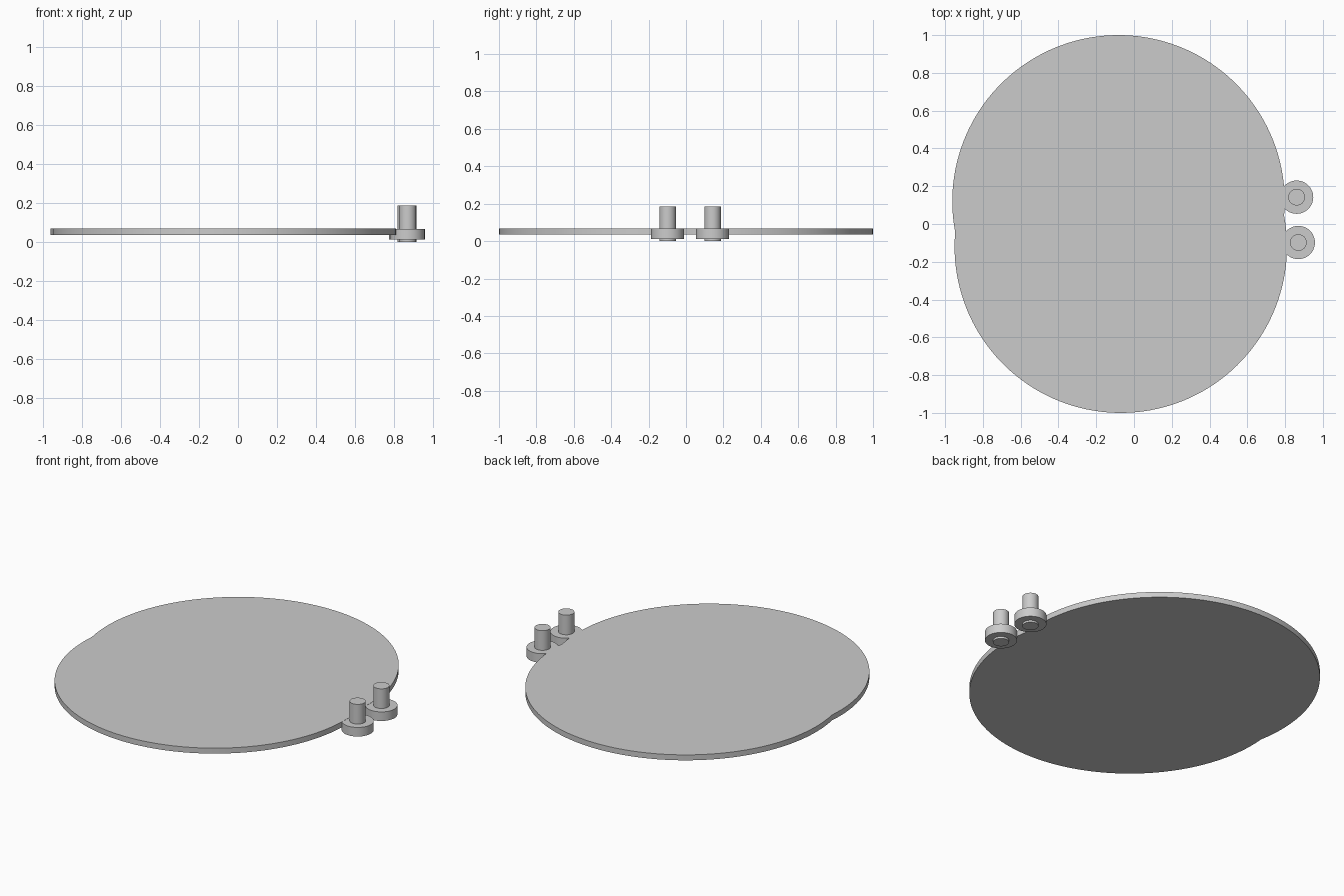
import bpy, bmesh, math

if "Cube" in bpy.data.objects:
    bpy.data.objects.remove(bpy.data.objects["Cube"])

grey = bpy.data.materials.new("plain grey")
grey.diffuse_color = (0.6, 0.6, 0.6, 1)
grey.use_nodes = True
grey.node_tree.nodes["Principled BSDF"].inputs["Base Color"].default_value = grey.diffuse_color


def extrude_outline(name, points, z0, z1):
    bm = bmesh.new()
    base = bm.faces.new([bm.verts.new((x, y, z0)) for x, y in points])
    new = bmesh.ops.extrude_face_region(bm, geom=[base])["geom"]
    for v in new:
        if isinstance(v, bmesh.types.BMVert):
            v.co.z = z1
    bmesh.ops.recalc_face_normals(bm, faces=bm.faces)
    mesh = bpy.data.meshes.new(name)
    bm.to_mesh(mesh)
    bm.free()
    mesh.materials.append(grey)
    obj = bpy.data.objects.new(name, mesh)
    bpy.context.collection.objects.link(obj)
    bpy.context.view_layer.objects.active = obj
    obj.select_set(True)
    bpy.ops.object.shade_smooth_by_angle(angle=math.radians(30))
    obj.select_set(False)


def arc(cx, cy, r, a0, a1, n):
    return [(cx + r * math.cos(a0 + (a1 - a0) * i / n),
             cy + r * math.sin(a0 + (a1 - a0) * i / n)) for i in range(n)]


# Plate: outline of two overlapping discs with small notches where they meet
R, A, B = 0.88, (-0.082, 0.12), (-0.07, -0.12)
dx, dy = A[0] - B[0], A[1] - B[1]
d = math.hypot(dx, dy)
tilt = math.atan2(dy, dx)
half = math.acos(d / 2 / R)
outline = arc(*A, R, tilt - math.pi + half, tilt + math.pi - half, 80)
outline += arc(*B, R, tilt + half, tilt + 2 * math.pi - half, 80)
extrude_outline("plate", outline, 0.035, 0.068)

# Two flanged pegs at the edge
for side, cx, cy in (("back", 0.861, 0.142), ("front", 0.87, -0.098)):
    extrude_outline(side + "_flange", arc(cx, cy, 0.088, 0, math.tau, 48), 0.012, 0.067)
    extrude_outline(side + "_peg", arc(cx, cy, 0.044, 0, math.tau, 40), 0, 0.186)
